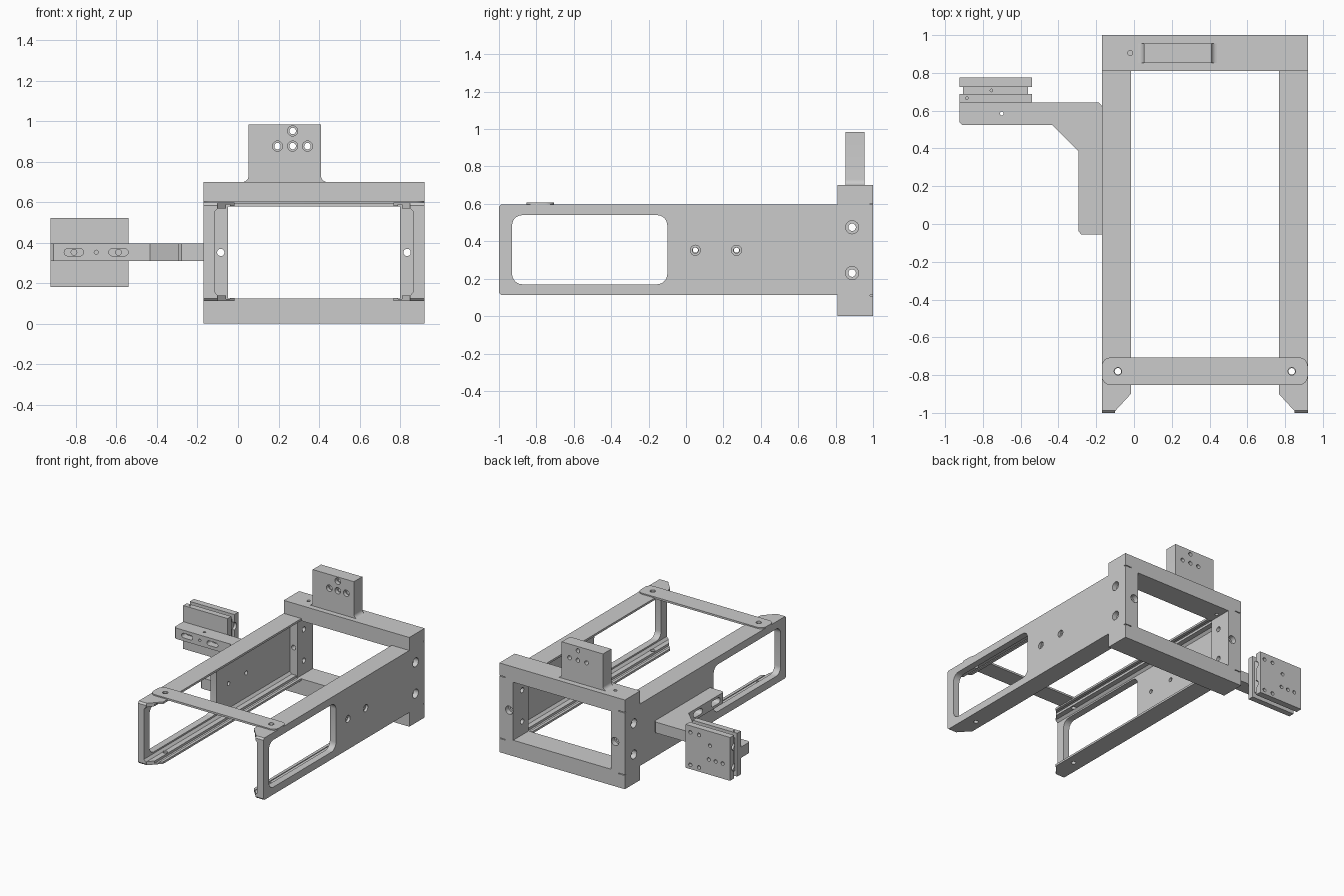
import bpy, bmesh
from math import sin, cos, pi
from mathutils import Matrix

if "Cube" in bpy.data.objects:
    bpy.data.objects.remove(bpy.data.objects["Cube"])

MID = 0.375          # mirror plane of the frame
AX = {'x': lambda u, v, w: (w, u, v),    # profile in (y, z)
      'y': lambda u, v, w: (u, w, v),    # profile in (x, z)
      'z': lambda u, v, w: (u, v, w)}    # profile in (x, y)


def prism(name, axis, pts, lo, hi):
    """Extrude a closed profile along an axis."""
    bm = bmesh.new()
    f = AX[axis]
    a = [bm.verts.new(f(u, v, lo)) for u, v in pts]
    b = [bm.verts.new(f(u, v, hi)) for u, v in pts]
    bm.faces.new(a)
    bm.faces.new(b)
    n = len(pts)
    for i in range(n):
        j = (i + 1) % n
        bm.faces.new((a[i], a[j], b[j], b[i]))
    bmesh.ops.recalc_face_normals(bm, faces=bm.faces)
    me = bpy.data.meshes.new(name)
    bm.to_mesh(me)
    bm.free()
    ob = bpy.data.objects.new(name, me)
    bpy.context.collection.objects.link(ob)
    return ob


def rrect(u0, u1, v0, v1, r=0.0, n=6):
    if r == 0:
        return [(u0, v0), (u1, v0), (u1, v1), (u0, v1)]
    cs = [(u1 - r, v1 - r), (u0 + r, v1 - r), (u0 + r, v0 + r), (u1 - r, v0 + r)]
    return [(cu + r * cos((k + i / n) * pi / 2), cv + r * sin((k + i / n) * pi / 2))
            for k, (cu, cv) in enumerate(cs) for i in range(n + 1)]


def circle(u, v, r, n=24):
    return [(u + r * cos(2 * pi * i / n), v + r * sin(2 * pi * i / n)) for i in range(n)]


def boolean(ob, other, op='DIFFERENCE'):
    m = ob.modifiers.new('bool', 'BOOLEAN')
    m.operation, m.solver, m.object = op, 'EXACT', other
    bpy.context.view_layer.objects.active = ob
    bpy.ops.object.modifier_apply(modifier=m.name)
    bpy.data.objects.remove(other)


def cut(ob, axis, pts, lo, hi):
    boolean(ob, prism('cutter', axis, pts, lo, hi))


def hole(ob, axis, u, v, lo, hi, r):
    cut(ob, axis, circle(u, v, r), lo, hi)


def mirrored(ob, name):
    me = ob.data.copy()
    me.transform(Matrix.Translation((2 * MID, 0, 0)) @ Matrix.Scale(-1, 4, (1, 0, 0)))
    me.flip_normals()
    c = bpy.data.objects.new(name, me)
    bpy.context.collection.objects.link(c)
    return c


# Rear frame with rectangular opening
frame = prism('rear_frame', 'y', rrect(-0.17, 0.92, 0, 0.7), 0.81, 1.0)
cut(frame, 'y', rrect(-0.05, 0.80, 0.125, 0.58), 0.7, 1.1)
for s in (-1, 1):
    px = MID + s * 0.46
    out, bore = MID + s * 0.6, MID + s * 0.505
    for z in (0.23, 0.475):       # counterbored side screws
        hole(frame, 'x', 0.888, z, *sorted((out, bore)), 0.035)
        hole(frame, 'x', 0.888, z, *sorted((out, MID + s * 0.3)), 0.02)
    hole(frame, 'y', px, 0.352, 0.7, 1.1, 0.018)
    hole(frame, 'y', px, 0.352, 0.96, 1.1, 0.032)
    for z in (0.11, 0.60):        # locating slits on the rear edges
        ex = sorted((MID + s * 0.49, MID + s * 0.6))
        cut(frame, 'y', rrect(*ex, z - 0.003, z + 0.003), 0.985, 1.1)
hole(frame, 'z', -0.02, 0.905, 0.55, 0.8, 0.013)

# Mounting tab with flared foot
R = 0.03
arc = [(R * (1 - sin(t)), R * (1 - cos(t))) for t in [i * pi / 12 for i in range(7)]]
pts = [(0.41 + a, 0.7 + b) for a, b in arc] + [(0.41, 0.985), (0.052, 0.985)]
pts += [(0.052 - a, 0.7 + b) for a, b in reversed(arc)]
tab = prism('mounting_tab', 'y', pts, 0.852, 0.955)
for x, z in ((0.27, 0.952), (0.195, 0.877), (0.27, 0.877), (0.343, 0.877)):
    hole(tab, 'y', x, z, 0.8, 1.0, 0.016)
    hole(tab, 'y', x, z, 0.8, 0.88, 0.025)

# Side rail: channel section with stepped flanges
low = [(-0.17, 0.112), (-0.017, 0.112), (-0.017, 0.128), (-0.04, 0.128), (-0.04, 0.122),
       (-0.06, 0.122), (-0.06, 0.140), (-0.10, 0.140), (-0.117, 0.158)]
prof = low + [(x, 0.71 - z) for x, z in reversed(low)]
rail = prism('left_side_rail', 'y', prof, -1.0, 0.81)
cut(rail, 'x', rrect(-0.93, -0.10, 0.17, 0.54, 0.055), -0.3, -0.08)
cut(rail, 'z', [(-0.10, -1.01), (0.1, -1.01), (0.1, -0.9), (-0.017, -0.9), (-0.10, -0.99)], 0, 0.8)
for z0, z1 in ((0.105, 0.125), (0.605, 0.585)):   # bevelled nose edges
    cut(rail, 'x', [(-1.02, z0 - (z1 - z0)), (-0.98, z0), (-1.02, z1 + (z1 - z0))], -0.3, 0.1)
for y in (0.05, 0.27):
    hole(rail, 'x', y, 0.352, -0.3, 0.1, 0.016)
    hole(rail, 'x', y, 0.352, -0.3, -0.15, 0.027)
hole(rail, 'z', -0.085, -0.78, 0.0, 0.8, 0.017)
mirrored(rail, 'right_side_rail')

# Front cross strap
strap = prism('cross_strap', 'z', rrect(-0.17, 0.92, -0.852, -0.707, 0.045), 0.592, 0.607)
for x in (-0.085, 0.835):
    hole(strap, 'z', x, -0.78, 0.5, 0.7, 0.02)

# Side arm bracket
arm = prism('side_arm', 'z', [
    (-0.17, 0.625), (-0.185, 0.642), (-0.925, 0.642), (-0.925, 0.54), (-0.91, 0.525),
    (-0.435, 0.525), (-0.293, 0.385), (-0.293, -0.04), (-0.278, -0.056), (-0.17, -0.056)],
    0.31, 0.395)
for x in (-0.81, -0.59):
    cut(arm, 'y', rrect(x - 0.048, x + 0.048, 0.335, 0.371, 0.0179), 0.5, 0.58)
    hole(arm, 'y', x, 0.353, 0.5, 0.7, 0.014)
hole(arm, 'y', -0.70, 0.353, 0.5, 0.7, 0.01)
hole(arm, 'z', -0.70, 0.585, 0.2, 0.5, 0.01)
for y in (0.05, 0.27):
    cut(arm, 'x', rrect(y - 0.055, y + 0.055, 0.33, 0.376, 0.0229), -0.4, -0.235)
    hole(arm, 'x', y, 0.353, -0.4, -0.1, 0.014)

# Carriage block with grooves around its edge
block = prism('carriage_block', 'y', rrect(-0.925, -0.54, 0.182, 0.522), 0.642, 0.775)
for z0, z1 in ((0.1, 0.222), (0.482, 0.6)):
    cut(block, 'x', rrect(0.688, 0.725, z0, z1), -1.0, -0.5)
for x0, x1 in ((-1.0, -0.905), (-0.56, -0.5)):
    cut(block, 'z', rrect(x0, x1, 0.688, 0.725), 0.1, 0.6)
    for z in (0.27, 0.43):
        hole(block, 'x', 0.722, z, x0, x1 - 0.02 if x0 > -0.9 else x1 + 0.02, 0.03)
for x, z in ((-0.74, 0.3), (-0.8, 0.3), (-0.86, 0.3), (-0.75, 0.41), (-0.58, 0.47),
             (-0.655, 0.47), (-0.58, 0.215), (-0.655, 0.215)):
    hole(block, 'y', x, z, 0.745, 0.8, 0.014)
hole(block, 'z', -0.885, 0.667, 0.45, 0.6, 0.007)
hole(block, 'z', -0.755, 0.707, 0.4, 0.6, 0.007)

# Flat faces stay flat, bores and rounds go smooth
for ob in bpy.context.collection.objects:
    ob.select_set(True)
bpy.context.view_layer.objects.active = frame
bpy.ops.object.shade_smooth_by_angle(angle=0.5)
